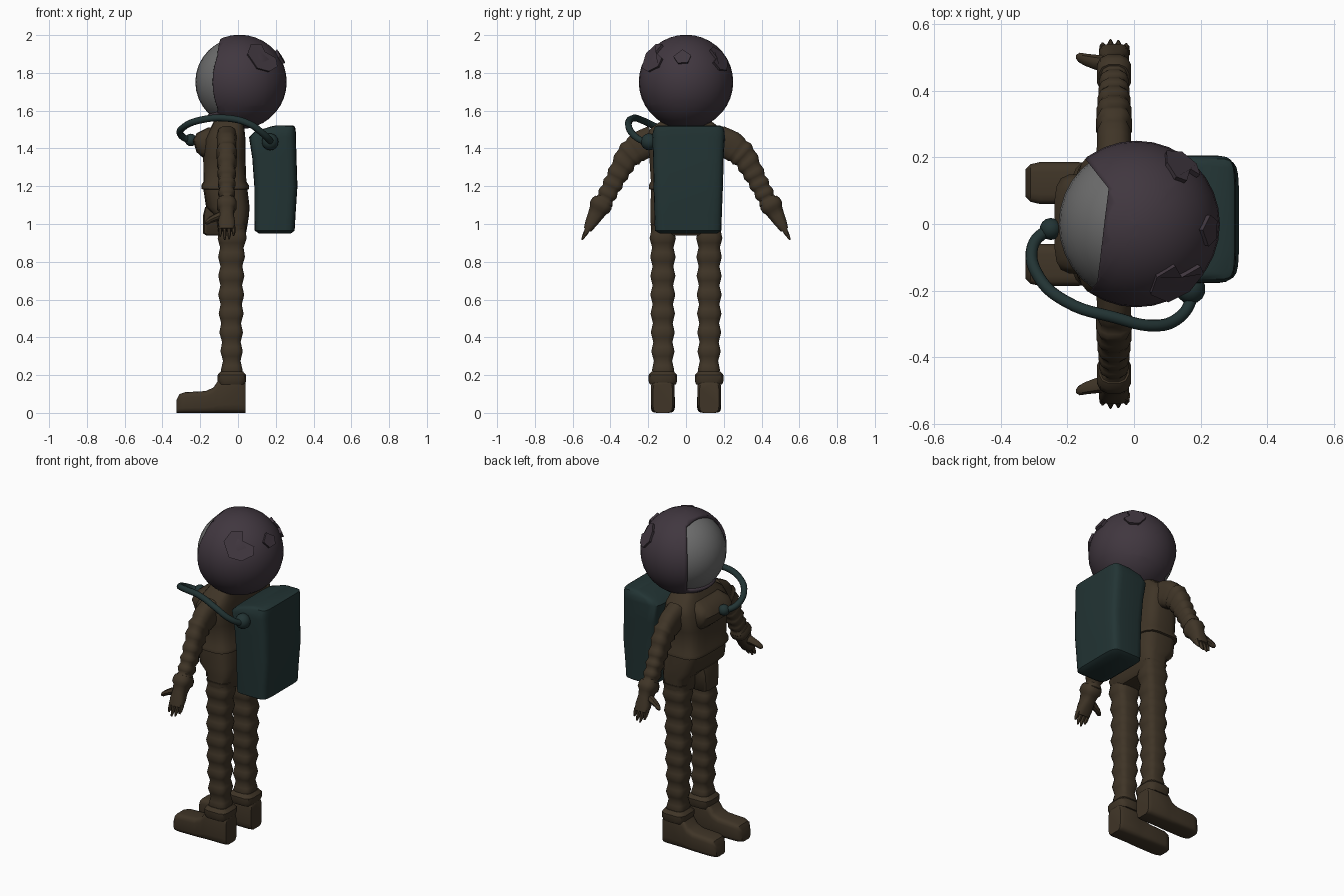
import bpy, bmesh, math
from mathutils import Vector as V

if "Cube" in bpy.data.objects:
    bpy.data.objects.remove(bpy.data.objects["Cube"])


def mat(name, rgb):
    m = bpy.data.materials.new(name)
    m.diffuse_color = (*rgb, 1)
    m.use_nodes = True
    m.node_tree.nodes["Principled BSDF"].inputs["Base Color"].default_value = m.diffuse_color
    return m


SUIT = mat("suit brown", (0.05, 0.035, 0.02))
PACK = mat("pack teal", (0.016, 0.034, 0.034))
SHELL = mat("helmet plum", (0.052, 0.038, 0.05))
GLASS = mat("visor grey", (0.15, 0.15, 0.15))


def finish(bm, name, m, angle=40):
    bmesh.ops.recalc_face_normals(bm, faces=bm.faces[:])
    me = bpy.data.meshes.new(name)
    bm.to_mesh(me)
    bm.free()
    ob = bpy.data.objects.new(name, me)
    bpy.context.collection.objects.link(ob)
    me.materials.append(m)
    bpy.ops.object.select_all(action='DESELECT')
    ob.select_set(True)
    bpy.context.view_layer.objects.active = ob
    bpy.ops.object.shade_smooth_by_angle(angle=math.radians(angle))
    return ob


def loft(name, m, sections, n=16, power=0.5, angle=40, side=1):
    """Skin rounded-square rings; a section is (centre, half axis u, half axis v)."""
    bm = bmesh.new()
    rings = []
    for c, u, v in sections:
        ring = []
        for i in range(n):
            a = math.tau * (i + 0.5) / n
            ca, sa = math.cos(a), math.sin(a)
            p = V(c) + V(u) * math.copysign(abs(ca) ** power, ca) + V(v) * math.copysign(abs(sa) ** power, sa)
            ring.append(bm.verts.new((p.x, p.y * side, p.z)))
        rings.append(ring)
    for a, b in zip(rings, rings[1:]):
        for i in range(n):
            j = (i + 1) % n
            bm.faces.new((a[i], a[j], b[j], b[i]))
    bm.faces.new(rings[0])
    bm.faces.new(rings[-1])
    return finish(bm, name, m, angle)


def level(z, x0, x1, y0, y1):
    return ((x0 + x1) / 2, (y0 + y1) / 2, z), ((x1 - x0) / 2, 0, 0), (0, (y1 - y0) / 2, 0)


def lerp(keys, t):
    for a, b in zip(keys, keys[1:]):
        if t <= b[0]:
            f = (t - a[0]) / (b[0] - a[0])
            return [p + (q - p) * f for p, q in zip(a[1:], b[1:])]
    return list(keys[-1][1:])


# Jacket with flared hem, and pelvis
loft("jacket", SUIT, [level(z, a, b, -w, w) for z, a, b, w in (
    (1.18, -.17, .045, .175), (1.185, -.195, .058, .198), (1.205, -.195, .058, .198), (1.225, -.183, .045, .187),
    (1.35, -.185, .04, .195), (1.45, -.175, .04, .215), (1.50, -.15, .035, .195), (1.54, -.13, .03, .14),
    (1.57, -.11, .03, .12))], n=20)
loft("pelvis", SUIT, [level(z, a, b, -w, w) for z, a, b, w in (
    (.94, -.09, .03, .16), (.96, -.105, .045, .185), (1.04, -.115, .058, .19),
    (1.09, -.17, .062, .19), (1.19, -.185, .05, .185))], n=20)
loft("front_pouch", SUIT, [level(z, a, -.08, -w, w) for z, a, w in (
    (.94, -.17, .055), (.95, -.185, .065), (1.05, -.185, .075), (1.09, -.175, .08))], n=12, power=.4)
loft("chest_plate", SUIT, [level(z, a, -.08, -w, w) for z, a, w in (
    (1.35, -.185, .12), (1.38, -.22, .14), (1.44, -.24, .15), (1.48, -.22, .14), (1.51, -.16, .11))], n=16)

# Rippled legs, ankle cuffs and boots
LEG = [(.15, -.085, .02, .068, .172), (.3, -.087, .02, .066, .178), (.45, -.095, .022, .064, .182),
       (.6, -.1, .028, .062, .184), (.8, -.1, .03, .06, .184), (1.0, -.105, .048, .058, .19)]
for side, tag in ((1, "left"), (-1, "right")):
    secs = []
    for i in range(35):
        z = .15 + .025 * i
        x0, x1, y0, y1 = lerp(LEG, z)
        r = .006 * math.sin(math.tau * z / .1)
        secs.append(level(z, x0 - r, x1 + r, y0 - r, y1 + r))
    loft(tag + "_leg", SUIT, secs, n=12, power=.55, angle=50, side=side)
    loft(tag + "_cuff", SUIT, [level(z, -.08 - r, .015 + r, .075 - r, .17 + r) for z, r in (
        (.15, .022), (.17, .03), (.2, .03), (.22, .012))], n=12, side=side)
    loft(tag + "_boot", SUIT, [((x, .123, h / 2), (0, w, 0), (0, 0, h / 2)) for x, h, w in (
        (-.325, .07, .042), (-.31, .1, .057), (-.28, .11, .064), (-.17, .116, .063), (-.13, .135, .062),
        (-.1, .18, .062), (.02, .19, .062), (.04, .16, .052))], n=16, power=.4, side=side)

# Sleeves: ripples along a bent path of (t, y, z, half width x, half thickness)
ARM = [(0, .17, 1.44, .055, .085), (.2, .24, 1.415, .052, .08), (.4, .31, 1.36, .05, .068),
       (.6, .365, 1.255, .045, .054), (.85, .425, 1.14, .04, .048), (1, .45, 1.09, .042, .05)]
for side, tag in ((1, "left"), (-1, "right")):
    secs = []
    for i in range(37):
        t = i / 36
        y, z, a, b = lerp(ARM, t)
        ang = lerp([(0, -.35), (.4, -.75), (.6, -1.1), (1, -1.1)], t)[0]
        r = .005 * math.sin(math.tau * t * 9) if t > .25 else 0
        secs.append(((-.06, y, z), (a + r, 0, 0),
                     (0, -math.sin(ang) * (b + r), math.cos(ang) * (b + r))))
    loft(tag + "_sleeve", SUIT, secs, n=12, power=.7, angle=50, side=side)

    # Glove: flared cuff, wedge palm, four fingers and a thumb
    d, nrm = V((0, .48, -.877)), V((0, .877, .48))
    wrist = V((-.06, .445, 1.11))
    loft(tag + "_glove", SUIT, [(wrist + d * t, (a, 0, 0), nrm * b) for t, a, b in (
        (-.02, .046, .05), (0, .053, .06), (.025, .053, .06), (.04, .042, .05), (.075, .038, .042),
        (.12, .046, .033), (.16, .042, .022))], n=12, power=.7, side=side)
    for k, length in enumerate((.055, .075, .07, .05)):
        root = wrist + d * .145 + V((-.034 + k * .0235, 0, 0))
        loft(tag + "_finger", SUIT, [(root + d * t * length, (a, 0, 0), nrm * b) for t, a, b in (
            (0, .0115, .017), (.6, .010, .012), (1, .004, .005))], n=8, power=.8, side=side)
    loft(tag + "_thumb", SUIT, [(wrist + d * t + V((x, 0, 0)), V((.3, 0, 0)) * r + d * r * .8, nrm * r) for t, x, r in (
        (.07, -.02, .026), (.085, -.055, .022), (.1, -.085, .018), (.115, -.105, .014), (.12, -.113, .006))],
        n=8, power=.8, side=side)

# Backpack
pack = loft("backpack", PACK, [level(z, a, b, c, d) for z, a, b, c, d in (
    (.95, .11, .28, -.14, .165), (.965, .088, .3, -.165, .188), (1.05, .086, .305, -.168, .19),
    (1.2, .086, .315, -.172, .196), (1.35, .075, .31, -.175, .2), (1.46, .058, .307, -.178, .206),
    (1.49, .09, .306, -.176, .205), (1.515, .17, .302, -.165, .195), (1.522, .2, .29, -.15, .18))],
    n=24, power=.3)

# Air hose with a fitting at each end
PATH = [(-.19, .0, 1.43), (-.26, -.02, 1.445), (-.305, -.07, 1.475), (-.285, -.16, 1.515), (-.2, -.235, 1.55),
        (-.06, -.28, 1.56), (.06, -.305, 1.53), (.13, -.285, 1.48), (.17, -.23, 1.44), (.175, -.16, 1.43)]
cu = bpy.data.curves.new("air_hose", 'CURVE')
cu.dimensions = '3D'
cu.bevel_depth, cu.bevel_resolution, cu.resolution_u = .018, 3, 6
sp = cu.splines.new('BEZIER')
sp.bezier_points.add(len(PATH) - 1)
for p, co in zip(sp.bezier_points, PATH):
    p.co = co
    p.handle_left_type = p.handle_right_type = 'AUTO'
cu.materials.append(PACK)
bpy.context.collection.objects.link(bpy.data.objects.new("air_hose", cu))
for name, co, r in (("chest_fitting", (-.25, -.015, 1.445), .033), ("pack_fitting", (.17, -.195, 1.435), .045)):
    bm = bmesh.new()
    bmesh.ops.create_uvsphere(bm, u_segments=14, v_segments=8, radius=r)
    bmesh.ops.translate(bm, verts=bm.verts[:], vec=co)
    finish(bm, name, PACK)

# Helmet: visor ball inside a shell whose face opening is cut by planes
C, R = V((.008, 0, 1.752)), .246
bm = bmesh.new()
bmesh.ops.create_uvsphere(bm, u_segments=32, v_segments=16, radius=.234)
bmesh.ops.translate(bm, verts=bm.verts[:], vec=C)
finish(bm, "visor", GLASS)

bm = bmesh.new()
bmesh.ops.create_uvsphere(bm, u_segments=32, v_segments=18, radius=R)
cuts = [(V((-.785, -.62, 0)), 0), (V((-.785, .62, 0)), -.015), (V((-1, .12, 0)), .095), (V((-.2, 0, 1)), -.14)]
for nrm, dist in cuts:
    nrm.normalize()
    bmesh.ops.bisect_plane(bm, geom=bm.verts[:] + bm.edges[:] + bm.faces[:], plane_co=nrm * dist, plane_no=nrm)
gone = [f for f in bm.faces if all(f.calc_center_median().dot(n) > k for n, k in cuts)]
bmesh.ops.delete(bm, geom=gone, context='FACES')
bmesh.ops.translate(bm, verts=bm.verts[:], vec=C)
shell = finish(bm, "helmet_shell", SHELL)
mod = shell.modifiers.new("thickness", 'SOLIDIFY')
mod.thickness, mod.offset = .02, -.6


# Raised notched patches on the helmet, outlined in the tangent plane
def patch(direction, outline, turn=0):
    n = V(direction).normalized()
    u = V((0, 0, 1)).cross(n).normalized()
    v = n.cross(u)
    bm = bmesh.new()
    layers = []
    for h in (R - .02, R + .018):
        ring = []
        for a, b in outline:
            a, b = a * math.cos(turn) - b * math.sin(turn), a * math.sin(turn) + b * math.cos(turn)
            ring.append(bm.verts.new(C + (n * R + u * a + v * b).normalized() * h))
        layers.append(ring)
    lo, hi = layers
    bm.faces.new(hi)
    bm.faces.new(lo)
    for i in range(len(lo)):
        j = (i + 1) % len(lo)
        bm.faces.new((lo[i], lo[j], hi[j], hi[i]))
    finish(bm, "helmet_patch", SHELL, 20)


NOTCHED = [(-.09, .03), (-.045, .09), (.02, .085), (.015, .03), (.08, 0), (.075, -.05), (.01, -.08), (-.06, -.06)]
patch((.13, -.18, .13), NOTCHED)
patch((.14, .18, .13), [(a * .8, b * .7) for a, b in NOTCHED], 2.2)
patch((.22, -.02, .13), [(-.045, .005), (0, .045), (.045, .01), (.03, -.03), (-.02, -.035)])
